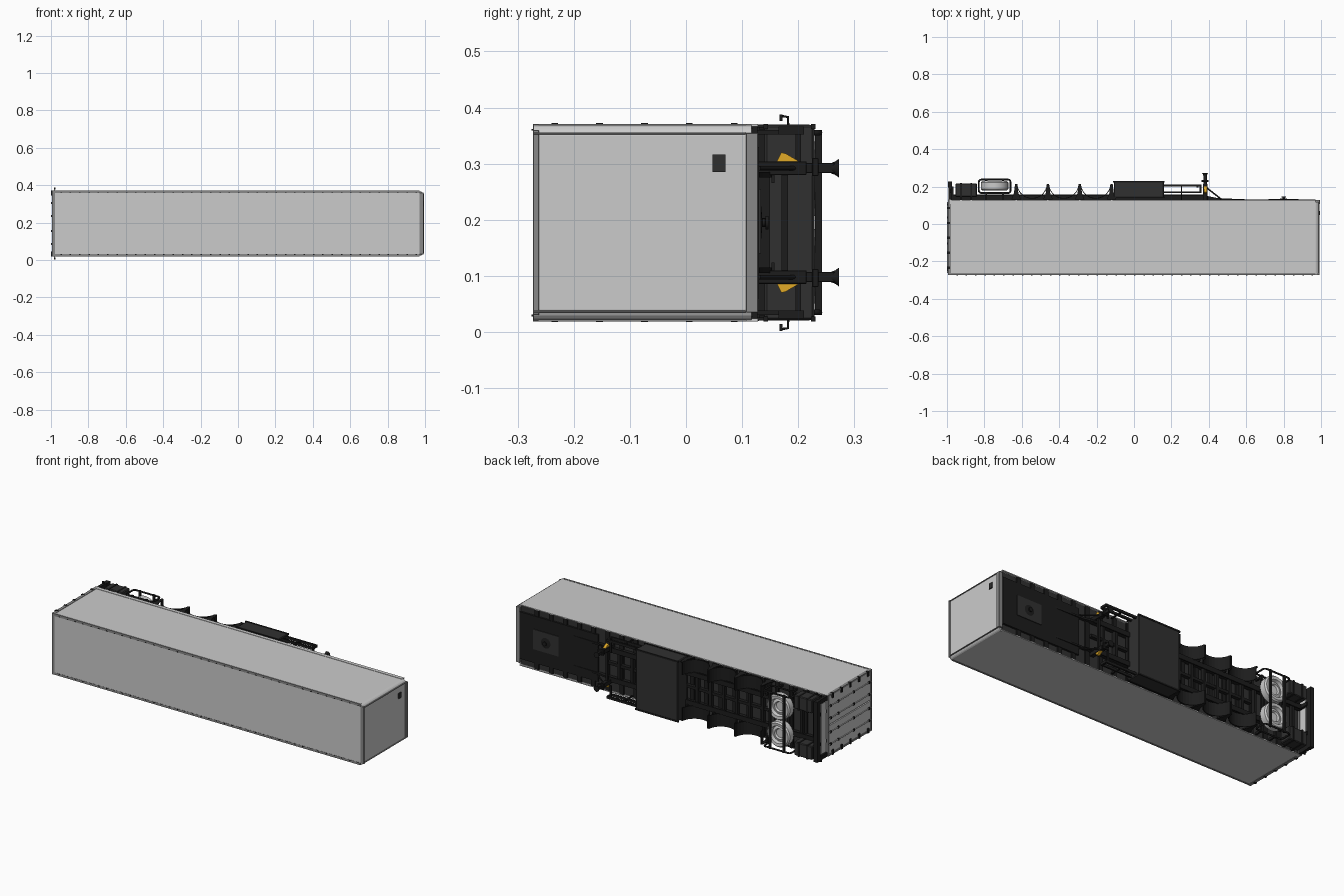
import bpy, bmesh, math
from mathutils import Matrix, Vector

if "Cube" in bpy.data.objects:
    bpy.data.objects.remove(bpy.data.objects["Cube"])

ZC = 0.195  # centre of the trailer's width (it lies on its side, underside facing +y)


def mat(name, c):
    m = bpy.data.materials.new(name)
    m.diffuse_color = (*c, 1)
    m.use_nodes = True
    m.node_tree.nodes["Principled BSDF"].inputs["Base Color"].default_value = m.diffuse_color
    return m


BLACK = mat("black", (0.012, 0.012, 0.012))
DARK = mat("dark", (0.03, 0.03, 0.03))
TRIM = mat("trim_grey", (0.25, 0.25, 0.25))
ORANGE = mat("orange", (0.75, 0.4, 0.02))
METAL = mat("light_metal", (0.6, 0.6, 0.6))


def finish(name, bm, m=None, bevel=0, seg=1):
    bmesh.ops.recalc_face_normals(bm, faces=bm.faces)
    me = bpy.data.meshes.new(name)
    bm.to_mesh(me)
    bm.free()
    o = bpy.data.objects.new(name, me)
    bpy.context.collection.objects.link(o)
    if m:
        me.materials.append(m)
    if bevel:
        b = o.modifiers.new("bevel", "BEVEL")
        b.width, b.segments = bevel, seg
    return o


def boxes(name, items, m=None, bevel=0, seg=1):
    """Each item is (x0, x1, y0, y1, z0, z1)."""
    bm = bmesh.new()
    for x0, x1, y0, y1, z0, z1 in items:
        mx = Matrix.Translation(((x0 + x1) / 2, (y0 + y1) / 2, (z0 + z1) / 2))
        bmesh.ops.create_cube(bm, size=1, matrix=mx @ Matrix.Diagonal((x1 - x0, y1 - y0, z1 - z0, 1)))
    return finish(name, bm, m, bevel, seg)


def both(items):
    """Add the copy mirrored across the trailer's centre plane."""
    return items + [(a, b, c, d, 2 * ZC - f, 2 * ZC - e) for a, b, c, d, e, f in items]


def extrude(name, pts, z0, z1, m=None, bevel=0, seg=1):
    """Extrude an xy outline along z."""
    bm = bmesh.new()
    f = bm.faces.new([bm.verts.new((x, y, z0)) for x, y in pts])
    r = bmesh.ops.extrude_face_region(bm, geom=[f])
    bmesh.ops.translate(bm, vec=(0, 0, z1 - z0), verts=[v for v in r["geom"] if isinstance(v, bmesh.types.BMVert)])
    return finish(name, bm, m, bevel, seg)


def lathe(name, prof, x, z, m, n=28):
    """Spin a (radius, y) profile about the y direction."""
    bm = bmesh.new()
    vs = [bm.verts.new((x + r, y, z)) for r, y in prof]
    es = [bm.edges.new(p) for p in zip(vs, vs[1:])]
    bmesh.ops.spin(bm, geom=vs + es, cent=(x, 0, z), axis=(0, 1, 0), angle=2 * math.pi, steps=n)
    bmesh.ops.remove_doubles(bm, verts=bm.verts, dist=1e-5)
    o = finish(name, bm, m)
    bpy.context.view_layer.objects.active = o
    o.select_set(True)
    bpy.ops.object.shade_smooth_by_angle(angle=math.radians(35))
    o.select_set(False)
    return o


def tube(name, pts, r, m, cyclic=False):
    cu = bpy.data.curves.new(name, "CURVE")
    cu.dimensions, cu.bevel_depth, cu.bevel_resolution = "3D", r, 2
    cu.use_fill_caps = True
    sp = cu.splines.new("POLY")
    sp.points.add(len(pts) - 1)
    for p, c in zip(sp.points, pts):
        p.co = (*c, 1)
    sp.use_cyclic_u = cyclic
    cu.materials.append(m)
    o = bpy.data.objects.new(name, cu)
    bpy.context.collection.objects.link(o)


# Cargo body: outline in xz with rounded front corners
bm = bmesh.new()
R = 0.02
pts = [(-0.985, 0.021), (-0.985, 0.369)]
for cz, a0 in ((0.369 - R, 90), (0.021 + R, 0)):
    pts += [(0.988 - R + R * math.cos(math.radians(a0 - i * 18)), cz + R * math.sin(math.radians(a0 - i * 18)))
            for i in range(6)]
f = bm.faces.new([bm.verts.new((x, -0.272, z)) for x, z in pts])
r = bmesh.ops.extrude_face_region(bm, geom=[f])
bmesh.ops.translate(bm, vec=(0, 0.389, 0), verts=[v for v in r["geom"] if isinstance(v, bmesh.types.BMVert)])
finish("cargo_body", bm)

# Body rails: lower side rails, roof edge rails, front frame
boxes("lower_side_rail", both([(-0.985, 0.97, 0.107, 0.128, 0.366, 0.371)]))
boxes("roof_edge_rail", both([(-0.985, 0.97, -0.273, -0.263, 0.357, 0.3705)]), TRIM)
boxes("front_frame", both([(0.982, 0.993, -0.272, 0.107, 0.352, 0.356)])
      + [(0.97, 0.994, 0.107, 0.128, 0.035, 0.355), (0.97, 0.992, -0.273, -0.262, 0.03, 0.36)], TRIM, 0.001)
boxes("front_socket", [(0.985, 0.994, 0.047, 0.07, 0.285, 0.316)], DARK)
boxes("roof_cleats", both([(-0.95 + i * 0.05, -0.942 + i * 0.05, -0.275, -0.27, 0.359, 0.362)
                           for i in range(39)]), BLACK)

# Rear doors with frame, lock rods and hinges
boxes("rear_door", both([(-0.993, -0.98, -0.262, 0.112, 0.198, 0.36)]))
boxes("rear_door_frame", both([(-0.995, -0.978, -0.273, 0.128, 0.361, 0.371)])
      + [(-0.995, -0.978, -0.273, -0.264, 0.02, 0.37), (-0.995, -0.978, 0.114, 0.13, 0.02, 0.37)], TRIM)
for s in (-1, 1):
    for dz in (0.04, 0.11):
        z = ZC + s * dz
        tube("lock_rod", [(-0.996, -0.262, z), (-0.996, 0.118, z)], 0.0028, METAL)
        boxes("rod_bracket", [(-1, -0.99, y, y + 0.01, z - 0.006, z + 0.006)
                              for y in (-0.25, -0.11, 0.03, 0.1)], BLACK)
boxes("door_hinge", both([(-1, -0.985, y, y + 0.012, 0.345, 0.3725)
                          for y in (-0.24, -0.16, -0.08, 0.0, 0.08)]), BLACK)

# Underside floor: dark deck, cross beams, front coupling plate
boxes("floor_deck", [(-0.978, 0.968, 0.112, 0.119, 0.027, 0.363)], DARK)
boxes("cross_beam", [(-0.95 + i * 0.09, -0.925 + i * 0.09, 0.115, 0.127, 0.024, 0.366)
                     for i in range(21)], BLACK)
boxes("coupling_plate", [(0.47, 0.97, 0.118, 0.13, 0.06, 0.33)], BLACK)
boxes("coupling_ridge", [(0.72, 0.88, 0.129, 0.134, 0.14, 0.255)], DARK)
lathe("king_pin", [(0, 0.147), (0.012, 0.147), (0.012, 0.142), (0.007, 0.141), (0.007, 0.136),
                   (0.03, 0.134), (0.03, 0.128)], 0.8, ZC, BLACK, 20)

# Main chassis rails tapering to the front
for s in (-1, 1):
    z = ZC + s * 0.085
    rail = [(-0.975, 0.12), (0.75, 0.12), (0.6, 0.132), (0.45, 0.138), (0.38, 0.152), (-0.975, 0.158)]
    extrude("chassis_rail", rail, z - 0.005, z + 0.005, BLACK)
    boxes("rail_flange", [(-0.975, 0.39, 0.152, 0.158, z - 0.014, z + 0.014)], BLACK)
boxes("chassis_cross_member", [(x, x + 0.016, 0.13, 0.15, 0.11, 0.28) for x in
      [-0.93 + i * 0.083 for i in range(16)]], BLACK)
boxes("chassis_centre_rail", [(-0.65, 0.4, 0.125, 0.145, 0.187, 0.203)], BLACK)

# Wheel arches for three axles, joined by narrow peaks
for s in (-1, 1):
    z0, z1 = sorted((ZC + s * 0.095, ZC + s * 0.17))
    for cx in (-0.545, -0.375, -0.205):
        angs = [math.radians(184 + i * 172 / 14) for i in range(15)]
        outer = [(cx + 0.083 * math.cos(a), 0.218 + 0.083 * math.sin(a)) for a in angs]
        inner = [(cx + 0.079 * math.cos(a), 0.218 + 0.079 * math.sin(a)) for a in reversed(angs)]
        extrude("wheel_arch", outer + inner, z0, z1, BLACK)
    for px in (-0.63, -0.46, -0.29, -0.12):
        zs = z1 - 0.004 if s > 0 else z0
        extrude("arch_bracket", [(px - 0.026, 0.13), (px + 0.026, 0.13), (px + 0.012, 0.165),
                                 (px + 0.006, 0.213), (px - 0.006, 0.213), (px - 0.012, 0.165)],
                zs, zs + 0.004, BLACK)
    boxes("arch_support", [(px - 0.004, px + 0.004, 0.125, 0.17, z0, z1)
                           for px in (-0.63, -0.46, -0.29, -0.12)], BLACK)

# Pallet locker spanning the width
boxes("pallet_locker", [(-0.108, 0.16, 0.14, 0.229, 0.021, 0.369)], DARK, 0.004)
boxes("locker_edge", both([(-0.112, 0.164, y, y + 0.008, 0.362, 0.371) for y in (0.138, 0.223)]), BLACK)

# Side guard frames ahead of the locker
boxes("side_guard", both([(0.16, 0.36, 0.165, 0.174, 0.352, 0.366), (0.16, 0.36, 0.2, 0.21, 0.352, 0.366),
                          (0.35, 0.36, 0.165, 0.21, 0.352, 0.366), (0.25, 0.257, 0.125, 0.21, 0.352, 0.36),
                          (0.335, 0.345, 0.195, 0.205, 0.29, 0.36)]), BLACK)

# Landing legs with flared feet, braces and orange handles
boxes("landing_leg", both([(0.368, 0.392, 0.12, 0.215, 0.28, 0.304), (0.371, 0.389, 0.2, 0.265, 0.283, 0.301),
                           (0.362, 0.398, 0.225, 0.236, 0.278, 0.31)]), BLACK, 0.001)
boxes("leg_cross_brace", [(0.374, 0.386, 0.17, 0.182, 0.1, 0.29)], BLACK)
for s in (-1, 1):
    z = ZC + s * 0.097
    lathe("landing_foot", [(0, 0.258), (0.009, 0.258), (0.012, 0.266), (0.017, 0.273), (0, 0.273)],
          0.38, z, BLACK, 16)
    tube("leg_diagonal_brace", [(0.38, 0.2, z), (0.47, 0.13, z)], 0.004, BLACK)
    bm = bmesh.new()
    a = [(0.16, 0.105), (0.17, 0.125), (0.178, 0.123), (0.2, 0.11), (0.2, 0.105)]
    fc = bm.faces.new([bm.verts.new((0.373, y, ZC + s * d)) for y, d in a])
    r = bmesh.ops.extrude_face_region(bm, geom=[fc])
    bmesh.ops.translate(bm, vec=(0.016, 0, 0), verts=[v for v in r["geom"] if isinstance(v, bmesh.types.BMVert)])
    finish("leg_gearbox", bm, ORANGE)

# Two spare wheels in a tubular carrier
for s in (-1, 1):
    z = ZC + s * 0.078
    lathe("spare_wheel", [(0, 0.205), (0.025, 0.205), (0.03, 0.215), (0.045, 0.21), (0.05, 0.228), (0.066, 0.23),
                          (0.073, 0.222), (0.073, 0.187), (0.066, 0.18), (0.03, 0.18), (0, 0.18)],
          -0.745, z, METAL)
    loop = []
    for cx, cy, a0 in ((-0.675, 0.223, 0), (-0.815, 0.223, 90), (-0.815, 0.18, 180), (-0.675, 0.18, 270)):
        loop += [(cx + 0.015 * math.cos(math.radians(a0 + i * 30)),
                  cy + 0.015 * math.sin(math.radians(a0 + i * 30)), ZC + s * 0.16) for i in range(4)]
    tube("wheel_carrier_loop", loop, 0.005, BLACK, True)
boxes("wheel_carrier_bar", [(x - 0.006, x + 0.006, 0.23, 0.242, 0.03, 0.36) for x in (-0.79, -0.7)]
      + [(x - 0.006, x + 0.006, 0.16, 0.172, 0.03, 0.36) for x in (-0.79, -0.7)], BLACK)
boxes("carrier_hanger", both([(x - 0.005, x + 0.005, 0.12, 0.17, 0.345, 0.357) for x in (-0.79, -0.7)]), BLACK)

# Rear storage boxes and bumper
boxes("rear_storage_box", both([(-0.955, -0.84, 0.145, 0.217, 0.29, 0.368)]), DARK, 0.004)
boxes("storage_box_strap", both([(x, x + 0.01, 0.125, 0.22, 0.287, 0.3695) for x in (-0.93, -0.875)]), BLACK)
boxes("rear_bumper", [(-0.995, -0.972, 0.195, 0.226, 0.021, 0.369)]
      + both([(-0.992, -0.975, 0.128, 0.225, 0.345, 0.369), (-0.985, -0.965, 0.128, 0.2, 0.27, 0.29)]), BLACK)
boxes("rear_light_panel", [(-0.988, -0.978, 0.135, 0.18, 0.05, 0.34)], METAL)

# Marker arms sticking out at the rear corners
for s in (-1, 1):
    tube("marker_arm", [(-0.98, 0.182, ZC + s * 0.17), (-0.98, 0.182, ZC + s * 0.188), (-0.98, 0.17, ZC + s * 0.19)],
         0.0022, BLACK)
    boxes("marker_lamp", [(-0.985, -0.975, 0.167, 0.172, ZC + s * 0.187 - 0.006, ZC + s * 0.187 + 0.006)], BLACK)
